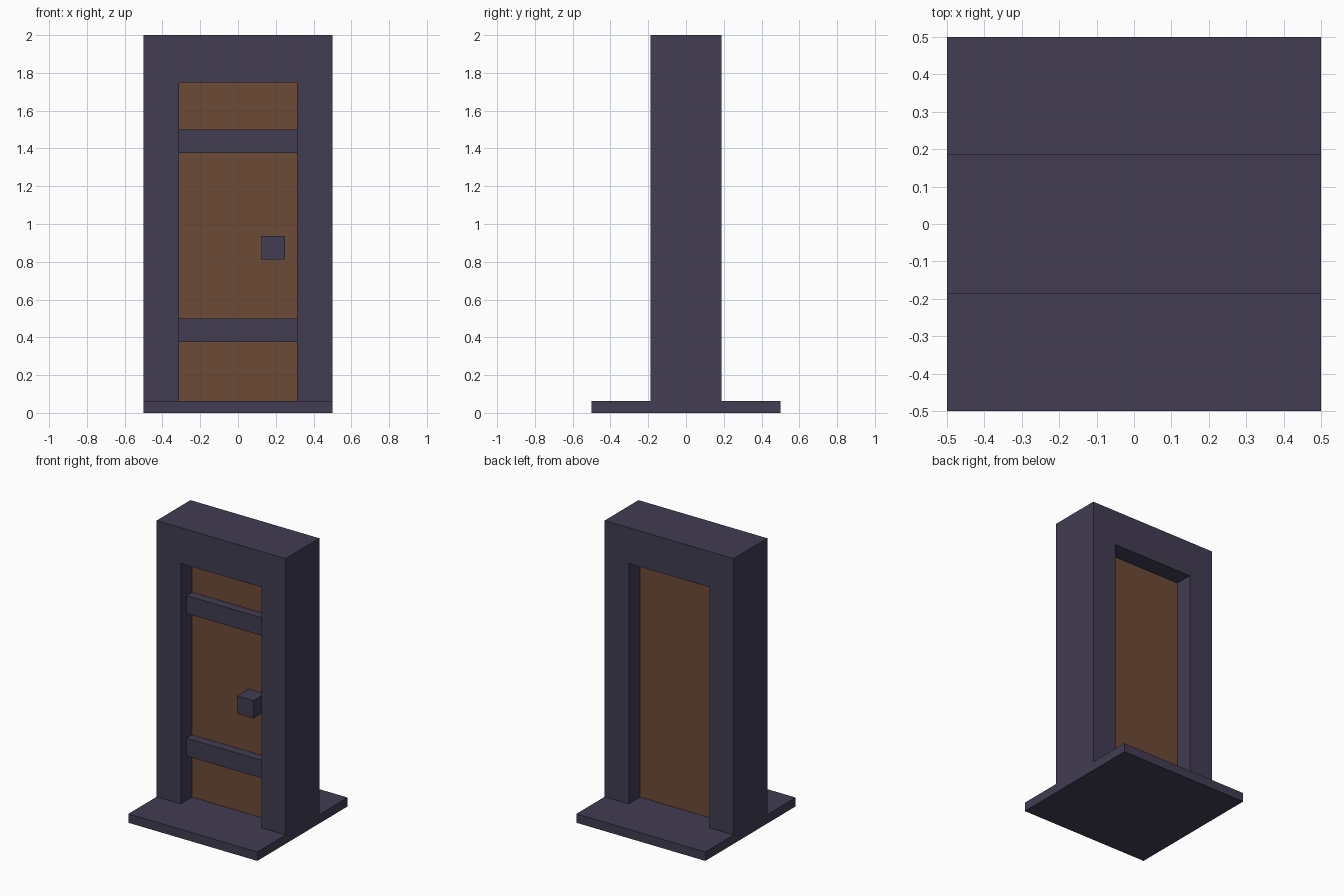
import bpy
import bmesh

cube = bpy.data.objects.get("Cube")
if cube:
    bpy.data.objects.remove(cube, do_unlink=True)

U = 1 / 16  # the whole design sits on a sixteenth grid


def make_material(name, rgb):
    mat = bpy.data.materials.new(name)
    mat.use_nodes = True
    color = (*rgb, 1.0)
    mat.diffuse_color = color
    mat.node_tree.nodes["Principled BSDF"].inputs["Base Color"].default_value = color
    return mat


def extrude_profile(name, outline, y0, y1, mat):
    """Extrude an (x, z) outline from y0 to y1; all values in grid units."""
    bm = bmesh.new()
    face = bm.faces.new([bm.verts.new((x * U, y0 * U, z * U)) for x, z in outline])
    result = bmesh.ops.extrude_face_region(bm, geom=[face])
    moved = [g for g in result["geom"] if isinstance(g, bmesh.types.BMVert)]
    bmesh.ops.translate(bm, verts=moved, vec=(0, (y1 - y0) * U, 0))
    bmesh.ops.recalc_face_normals(bm, faces=bm.faces)
    mesh = bpy.data.meshes.new(name)
    bm.to_mesh(mesh)
    bm.free()
    mesh.materials.append(mat)
    obj = bpy.data.objects.new(name, mesh)
    bpy.context.collection.objects.link(obj)
    return obj


def box(name, x0, x1, y0, y1, z0, z1, mat):
    return extrude_profile(name, [(x0, z0), (x1, z0), (x1, z1), (x0, z1)], y0, y1, mat)


slate = make_material("dark slate purple", (0.054, 0.046, 0.086))
wood = make_material("brown wood", (0.153, 0.070, 0.037))

# Square floor slab
box("base_slab", -8, 8, -8, 8, 0, 1, slate)

# Door frame: two jambs and a lintel in one piece
extrude_profile("door_frame", [(-8, 1), (-8, 32), (8, 32), (8, 1),
                               (5, 1), (5, 28), (-5, 28), (-5, 1)], -3, 3, slate)

# Door panel recessed in the frame
box("door_panel", -5, 5, -1, 1, 1, 28, wood)

# Cross bars on the front of the door
for name, z in (("lower_bar", 6), ("upper_bar", 22)):
    box(name, -5, 5, -2, -1, z, z + 2, slate)

# Square door knob
box("door_knob", 2, 4, -3, -1, 13, 15, slate)
